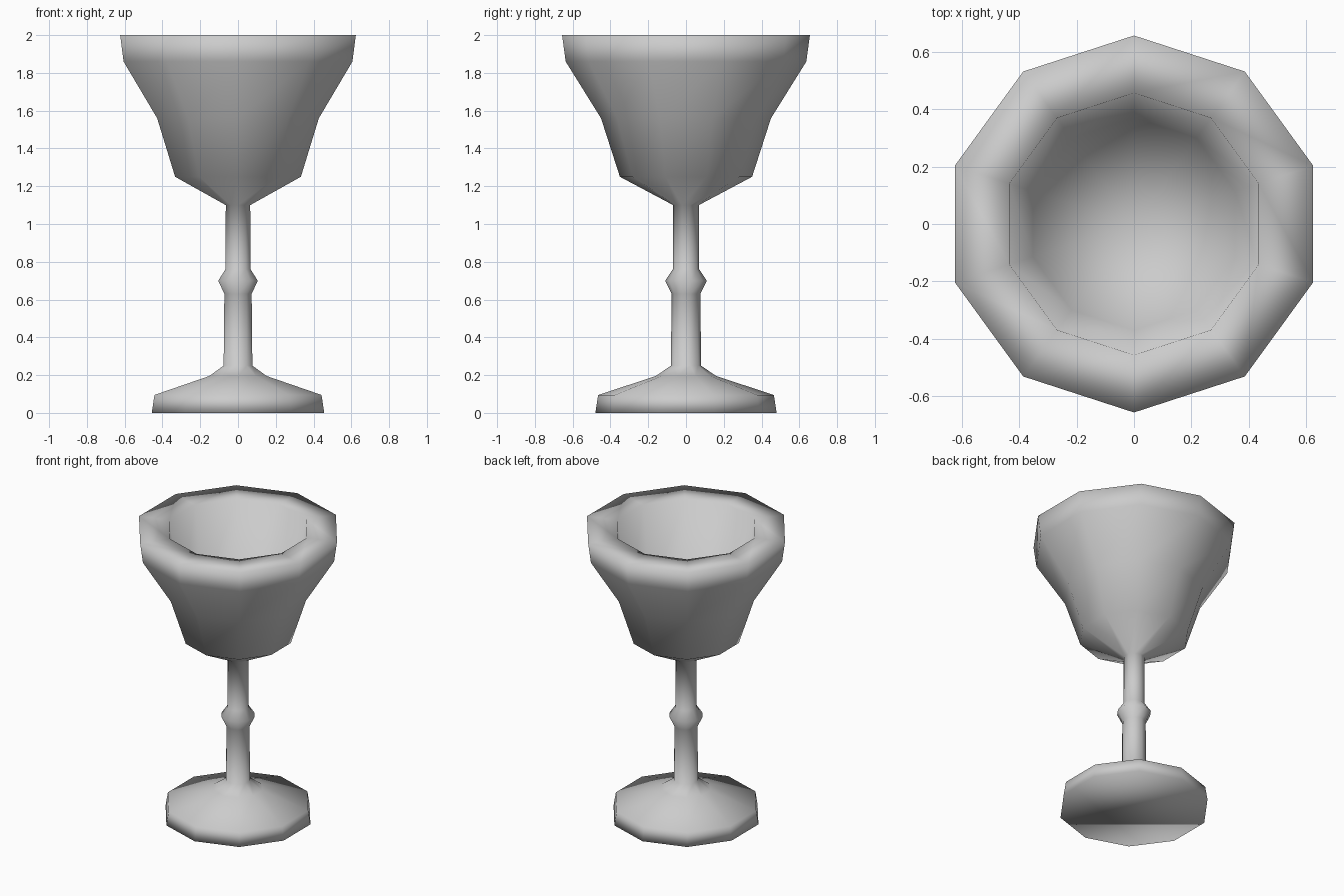
import bpy, bmesh
from math import sin, cos, pi

cube = bpy.data.objects.get("Cube")
if cube:
    bpy.data.objects.remove(cube, do_unlink=True)

SIDES = 10

# One plain grey for the whole goblet
grey = bpy.data.materials.new("light_grey")
grey.use_nodes = True
colour = (0.6, 0.6, 0.6, 1)
grey.diffuse_color = colour
grey.node_tree.nodes["Principled BSDF"].inputs["Base Color"].default_value = colour


def lathe(name, profile):
    """Turn (radius, height) points around z; radius 0 closes to a point."""
    bm = bmesh.new()
    rings = []
    for r, z in profile:
        if r == 0:
            rings.append([bm.verts.new((0, 0, z))] * SIDES)
        else:
            angles = [pi / 2 + 2 * pi * i / SIDES for i in range(SIDES)]
            rings.append([bm.verts.new((r * cos(a), r * sin(a), z)) for a in angles])
    for low, high in zip(rings, rings[1:]):
        for i in range(SIDES):
            j = (i + 1) % SIDES
            corners = list(dict.fromkeys((low[i], low[j], high[j], high[i])))
            bm.faces.new(corners)
    # flat underside
    bm.faces.new(rings[0][::-1])
    bmesh.ops.recalc_face_normals(bm, faces=bm.faces)
    for face in bm.faces:
        face.smooth = True
    mesh = bpy.data.meshes.new(name)
    bm.to_mesh(mesh)
    bm.free()
    mesh.materials.append(grey)
    obj = bpy.data.objects.new(name, mesh)
    bpy.context.collection.objects.link(obj)
    return obj


# Foot, knopped stem, flared bowl, flat rim and hollow, in one smooth skin
foot = [(0.48, 0), (0.465, 0.095), (0.16, 0.195)]
stem = [(0.08, 0.25), (0.076, 0.63), (0.11, 0.7), (0.07, 0.76), (0.068, 1.1)]
bowl = [(0.35, 1.25), (0.45, 1.56), (0.637, 1.86), (0.656, 2)]
hollow = [(0.456, 2), (0.37, 1.42), (0, 1.25)]
lathe("goblet", foot + stem + bowl + hollow)
